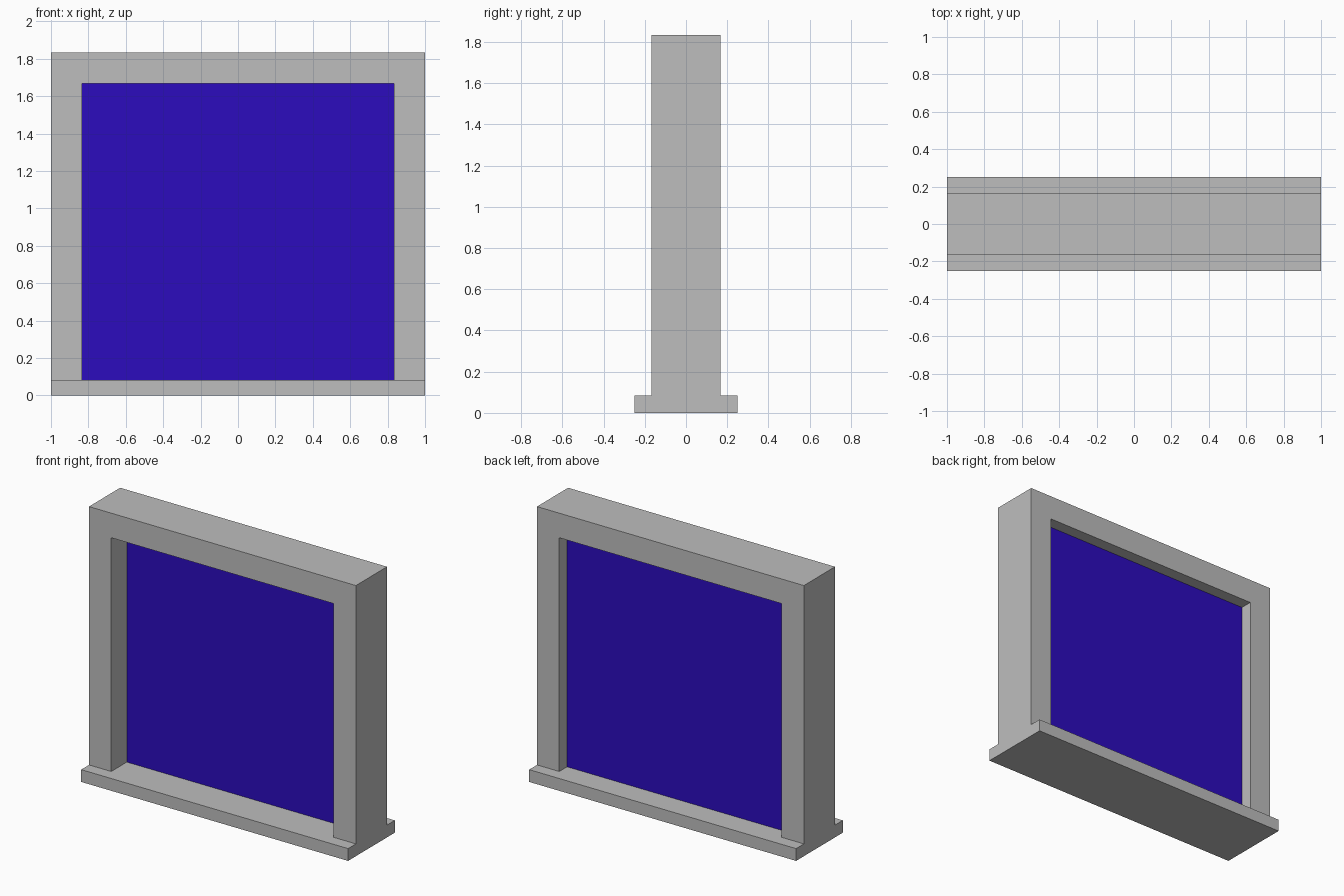
import bpy
import bmesh

cube = bpy.data.objects.get("Cube")
if cube:
    bpy.data.objects.remove(cube, do_unlink=True)

UNIT = 1 / 12                      # every size is a multiple of this
SILL_TOP = UNIT
HEIGHT = 22 * UNIT
OPEN_X, OPEN_TOP = 10 * UNIT, 20 * UNIT


def make_material(name, rgb):
    mat = bpy.data.materials.new(name)
    mat.use_nodes = True
    mat.diffuse_color = (*rgb, 1)
    mat.node_tree.nodes["Principled BSDF"].inputs["Base Color"].default_value = (*rgb, 1)
    return mat


def extruded(name, outline, y0, y1, mat):
    """Solid made from an (x, z) outline pushed from y0 to y1."""
    bm = bmesh.new()
    face = bm.faces.new([bm.verts.new((x, y0, z)) for x, z in outline])
    result = bmesh.ops.extrude_face_region(bm, geom=[face])
    moved = [v for v in result["geom"] if isinstance(v, bmesh.types.BMVert)]
    bmesh.ops.translate(bm, verts=moved, vec=(0, y1 - y0, 0))
    bmesh.ops.recalc_face_normals(bm, faces=bm.faces)
    mesh = bpy.data.meshes.new(name)
    bm.to_mesh(mesh)
    bm.free()
    mesh.materials.append(mat)
    obj = bpy.data.objects.new(name, mesh)
    bpy.context.collection.objects.link(obj)
    return obj


def rect(half_width, z0, z1):
    return [(-half_width, z0), (half_width, z0), (half_width, z1), (-half_width, z1)]


grey = make_material("frame grey", (0.515, 0.515, 0.515))
blue = make_material("pane blue", (0.025, 0.0037, 0.515))

# Wide sill under the whole window
extruded("sill", rect(1, 0, SILL_TOP), -3 * UNIT, 3 * UNIT, grey)

# Jambs and head as one continuous arch
arch = [(-1, SILL_TOP), (-1, HEIGHT), (1, HEIGHT), (1, SILL_TOP),
        (OPEN_X, SILL_TOP), (OPEN_X, OPEN_TOP),
        (-OPEN_X, OPEN_TOP), (-OPEN_X, SILL_TOP)]
extruded("frame", arch, -2 * UNIT, 2 * UNIT, grey)

# Pane, set towards the back of the opening
extruded("pane", rect(OPEN_X, SILL_TOP, OPEN_TOP), 0, UNIT, blue)
